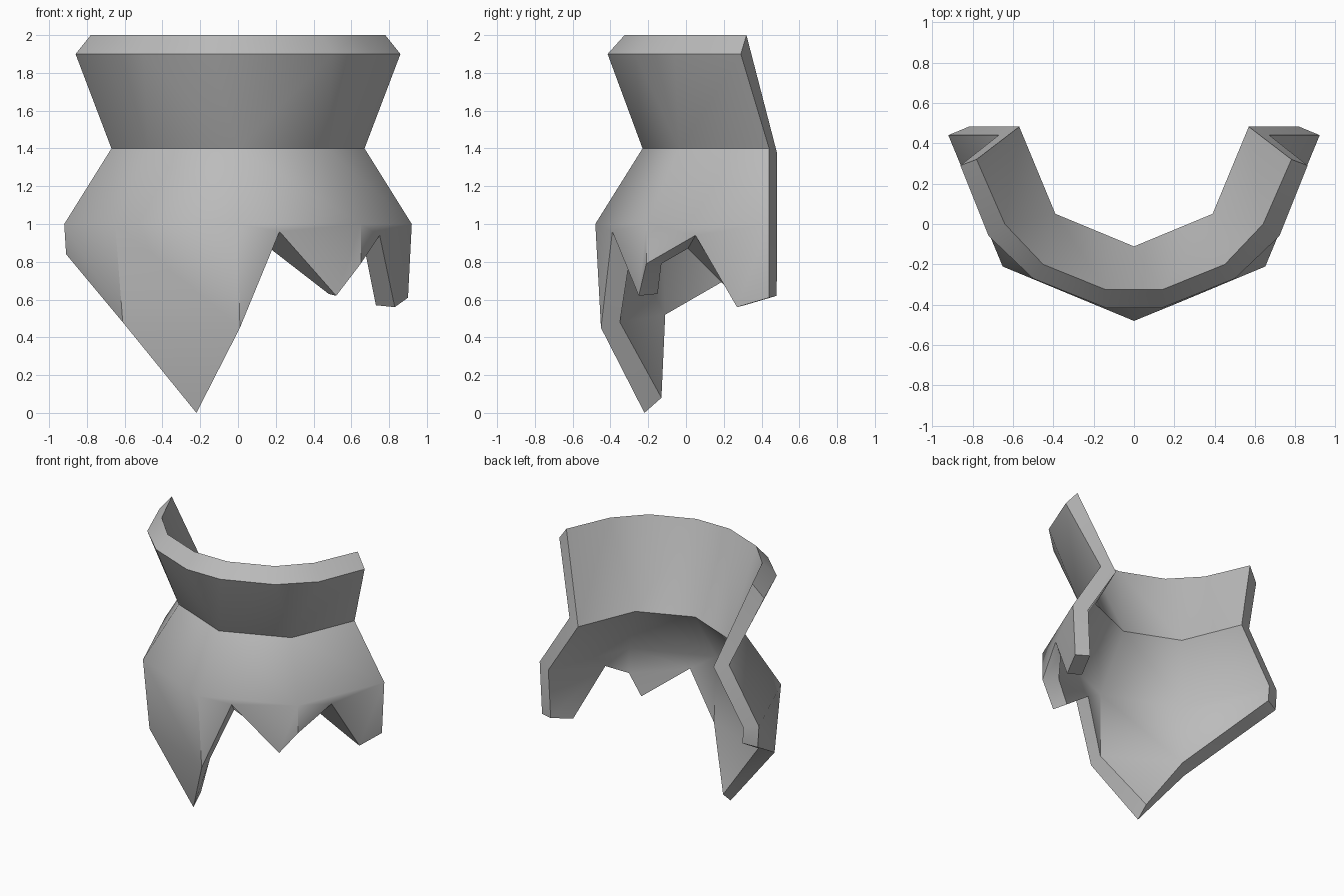
import bpy, bmesh, math
from mathutils import Vector

cube = bpy.data.objects.get("Cube")
if cube:
    bpy.data.objects.remove(cube, do_unlink=True)

THICK = 0.11
CENTRE_Y = 0.44
outer, inner, faces = {}, {}, []


def point(name, out, inn):
    outer[name], inner[name] = Vector(out), Vector(inn)


def mirrored_point(name, out, inn):
    for side, sign in (("left", 1), ("right", -1)):
        point(name + "_" + side, (sign * out[0], *out[1:]), (sign * inn[0], *inn[1:]))


def half_octagon(name, radius, z, inner_z):
    """Five points round the front; the inner wall keeps an even thickness."""
    step = math.pi / 4
    for i in range(-2, 3):
        a = i * step
        # end points shift along their only panel's normal
        n = a if abs(i) < 2 else math.copysign(1.5 * step, a)
        d = THICK / math.cos(step / 2) if abs(i) < 2 else THICK
        x, y = radius * math.sin(a), CENTRE_Y - radius * math.cos(a)
        point(f"{name}{i}", (x, y, z), (x - d * math.sin(n), y + d * math.cos(n), inner_z))


def panel(names):
    faces.append(names.split())


# Waist and hip rings
half_octagon("waist", 0.67, 1.4, 1.375)
half_octagon("hip", 0.92, 1.0, 0.98)
for i in range(-2, 2):
    panel(f"waist{i} waist{i+1} hip{i+1} hip{i}")

# Flared collar with clipped corners
mirrored_point("rim_front", (.14, -.415, 1.9), (.14, -.325, 2))
mirrored_point("rim_corner", (.50, -.27, 1.9), (.45, -.20, 2))
mirrored_point("rim_side", (.72, -.06, 1.9), (.64, 0, 2))
mirrored_point("rim_end", (.86, .29, 1.9), (.78, .32, 2))
panel("waist0 rim_front_left rim_front_right")
for side, s in (("left", ""), ("right", "-")):
    panel(f"waist0 waist{s}1 rim_corner_{side} rim_front_{side}")
    panel(f"waist{s}1 rim_side_{side} rim_corner_{side}")
    panel(f"waist{s}1 waist{s}2 rim_end_{side} rim_side_{side}")

# Ragged lower edge: large spike, then two smaller teeth
point("flap_end", (-.91, .44, .84), (-.81, .48, .86))
point("flap_low", (-.61, -.19, .48), (-.53, -.11, .52))
point("spike_tip", (-.22, -.22, 0), (-.22, -.13, .08))
point("spike_side", (.01, -.45, .45), (.01, -.35, .48))
point("front_notch", (.22, -.39, .96), (.17, -.29, .87))
point("tooth_tip", (.52, -.25, .62), (.48, -.15, .63))
point("tooth_side", (.65, -.21, .79), (.57, -.13, .79))
point("side_notch", (.75, .05, .94), (.67, .01, .87))
point("end_tooth_tip", (.83, .27, .56), (.73, .31, .57))
point("end_tooth_back", (.90, .44, .61), (.80, .48, .62))
for names in ("hip-2 hip-1 flap_low flap_end",
              "hip-1 hip0 spike_side flap_low",
              "flap_low spike_side spike_tip",
              "hip0 front_notch spike_side",
              "hip0 hip1 front_notch",
              "hip1 tooth_side tooth_tip front_notch",
              "hip1 side_notch tooth_side",
              "hip1 hip2 side_notch",
              "hip2 end_tooth_back end_tooth_tip side_notch"):
    panel(names)

# Outer wall, inner wall and the strip joining their open edges
bm = bmesh.new()
out_v = {k: bm.verts.new(v) for k, v in outer.items()}
in_v = {k: bm.verts.new(v) for k, v in inner.items()}
uses = {}
for f in faces:
    bm.faces.new([out_v[n] for n in f])
    bm.faces.new([in_v[n] for n in reversed(f)])
    for a, b in zip(f, f[1:] + f[:1]):
        uses.setdefault(frozenset((a, b)), []).append((a, b))
for found in uses.values():
    if len(found) == 1:
        a, b = found[0]
        bm.faces.new((out_v[b], out_v[a], in_v[a], in_v[b]))
bmesh.ops.recalc_face_normals(bm, faces=bm.faces)

mesh = bpy.data.meshes.new("torn_collar_shell")
bm.to_mesh(mesh)
bm.free()
shell = bpy.data.objects.new("torn_collar_shell", mesh)
bpy.context.collection.objects.link(shell)

# Plain grey
grey = bpy.data.materials.new("plain_grey")
grey.use_nodes = True
colour = (0.5, 0.5, 0.5, 1)
grey.diffuse_color = colour
grey.node_tree.nodes["Principled BSDF"].inputs["Base Color"].default_value = colour
mesh.materials.append(grey)

bpy.ops.object.select_all(action="DESELECT")
shell.select_set(True)
bpy.context.view_layer.objects.active = shell
bpy.ops.object.shade_smooth_by_angle(angle=math.radians(44))
